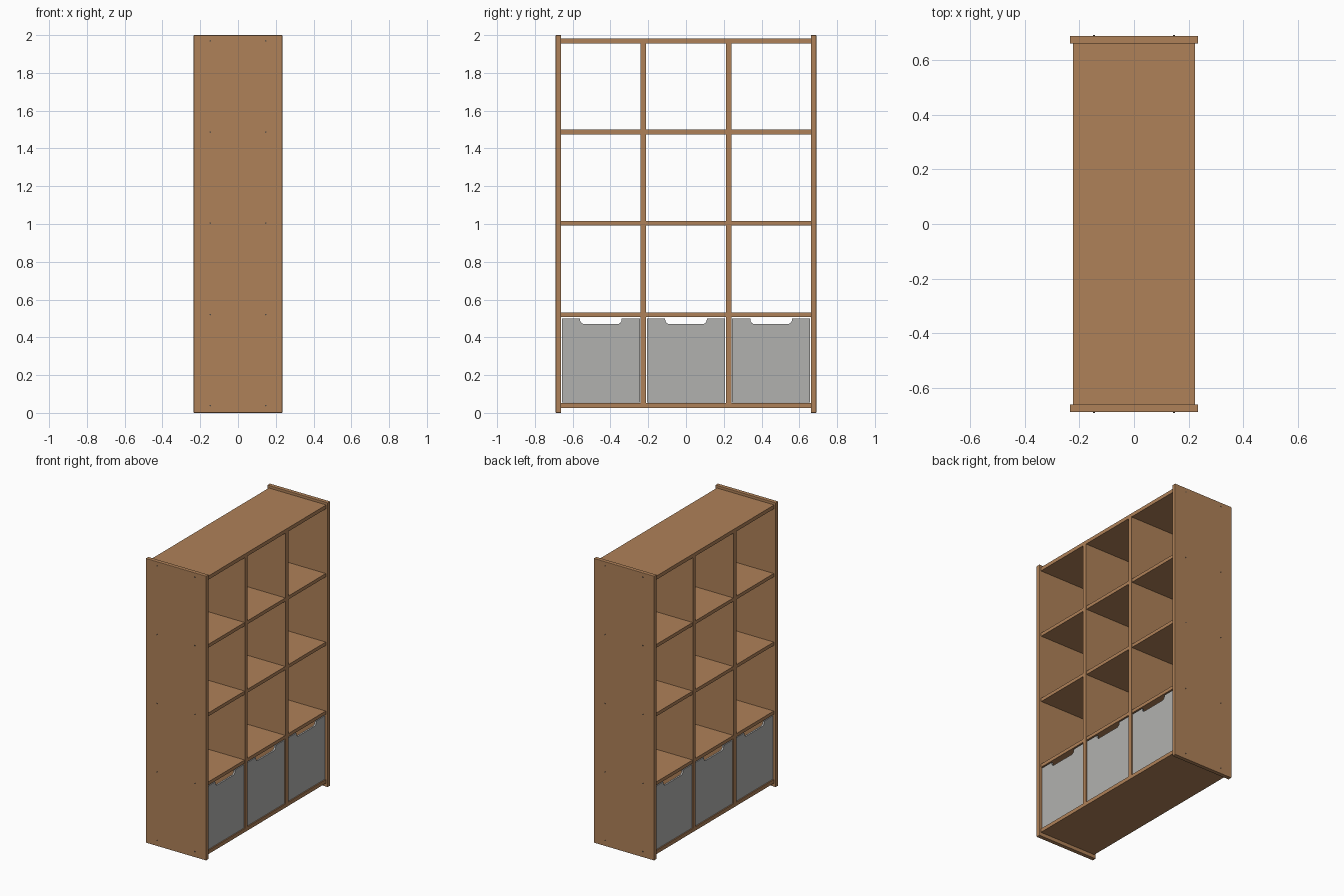
import bpy, bmesh, math
from mathutils import Matrix

if "Cube" in bpy.data.objects:
    bpy.data.objects.remove(bpy.data.objects["Cube"])

def material(name, rgb):
    m = bpy.data.materials.new(name)
    m.diffuse_color = (*rgb, 1)
    m.use_nodes = True
    m.node_tree.nodes["Principled BSDF"].inputs["Base Color"].default_value = m.diffuse_color
    return m

WOOD = material("warm wood", (0.43, 0.22, 0.098))
GREY = material("bin grey", (0.44, 0.44, 0.43))
METAL = material("dark screw", (0.08, 0.07, 0.06))

def finish(name, bm, mat):
    bmesh.ops.recalc_face_normals(bm, faces=bm.faces)
    mesh = bpy.data.meshes.new(name)
    bm.to_mesh(mesh)
    bm.free()
    mesh.materials.append(mat)
    ob = bpy.data.objects.new(name, mesh)
    bpy.context.collection.objects.link(ob)
    return ob

def box(name, x, y, z, mat, bevel=0.0):
    """Box from (min, max) ranges, with optionally eased edges."""
    bm = bmesh.new()
    size = [b - a for a, b in (x, y, z)]
    mid = [(a + b) / 2 for a, b in (x, y, z)]
    bmesh.ops.create_cube(bm, size=1, matrix=Matrix.Translation(mid) @ Matrix.Diagonal((*size, 1)))
    ob = finish(name, bm, mat)
    if bevel:
        mod = ob.modifiers.new("eased edges", 'BEVEL')
        mod.width, mod.segments = bevel, 2
    return ob

def notched_panel(name, x0, x1, yc, half, z0, z1):
    """Bin face with a rounded hand notch in its top edge."""
    w, depth, r = 0.11, 0.03, 0.024
    right = [(half, z0), (half, z1), (w, z1)]
    for i in range(7):
        a = math.pi / 2 * i / 6
        right.append((w - r + r * math.cos(a), z1 - depth + r - r * math.sin(a)))
    outline = right + [(-y, z) for y, z in reversed(right)]
    bm = bmesh.new()
    face = bm.faces.new([bm.verts.new((x0, yc + y, z)) for y, z in outline])
    ext = bmesh.ops.extrude_face_region(bm, geom=[face])
    verts = [v for v in ext["geom"] if isinstance(v, bmesh.types.BMVert)]
    bmesh.ops.translate(bm, verts=verts, vec=(x1 - x0, 0, 0))
    return finish(name, bm, GREY)

SHELVES = [0.520, 1.005, 1.487]
BOTTOM, TOP = (0.026, 0.052), (1.956, 1.982)
IN = 0.661            # inner face of the side panels
D = 0.223             # half depth of the carcass

# Side panels
for s, label in ((-1, "front"), (1, "back")):
    y = sorted((s * IN, s * 0.69))
    box(f"side_panel_{label}", (-0.235, 0.235), y, (0, 2), WOOD, 0.003)
    # Screw heads at every shelf level
    for z in [0.039] + SHELVES + [1.969]:
        for x in (-0.147, 0.147):
            bm = bmesh.new()
            bmesh.ops.create_cone(bm, cap_ends=True, segments=12, radius1=0.004, radius2=0.004, depth=0.004,
                                  matrix=Matrix.Translation((x, s * 0.69, z)) @ Matrix.Rotation(math.pi / 2, 4, 'X'))
            finish("screw_head", bm, METAL)

# Bottom and top boards
box("bottom_board", (-D, D), (-IN, IN), BOTTOM, WOOD)
box("top_board", (-D, D), (-IN, IN), TOP, WOOD)

# Upright dividers
for y in (-0.226, 0.226):
    box("divider", (-D, D), (y - 0.0145, y + 0.0145), (BOTTOM[1], TOP[0]), WOOD)

# Columns of shelves with one open bin at the bottom of each
for a, b in ((-IN, -0.2405), (-0.2115, 0.2115), (0.2405, IN)):
    for z in SHELVES:
        box("shelf", (-D + 0.003, D - 0.003), (a, b), (z - 0.012, z + 0.012), WOOD)
    yc, half = (a + b) / 2, (b - a) / 2 - 0.004
    z0, z1, t, f = 0.054, 0.5, 0.012, 0.217
    for s in (-1, 1):
        notched_panel("bin_face", s * f, s * (f - t), yc, half, z0, z1)
        y = sorted((yc + s * half, yc + s * (half - t)))
        box("bin_side", (-f + t, f - t), y, (z0, z1), WOOD)
    box("bin_floor", (-f + t, f - t), (yc - half + t, yc + half - t), (z0, z0 + t), WOOD)
